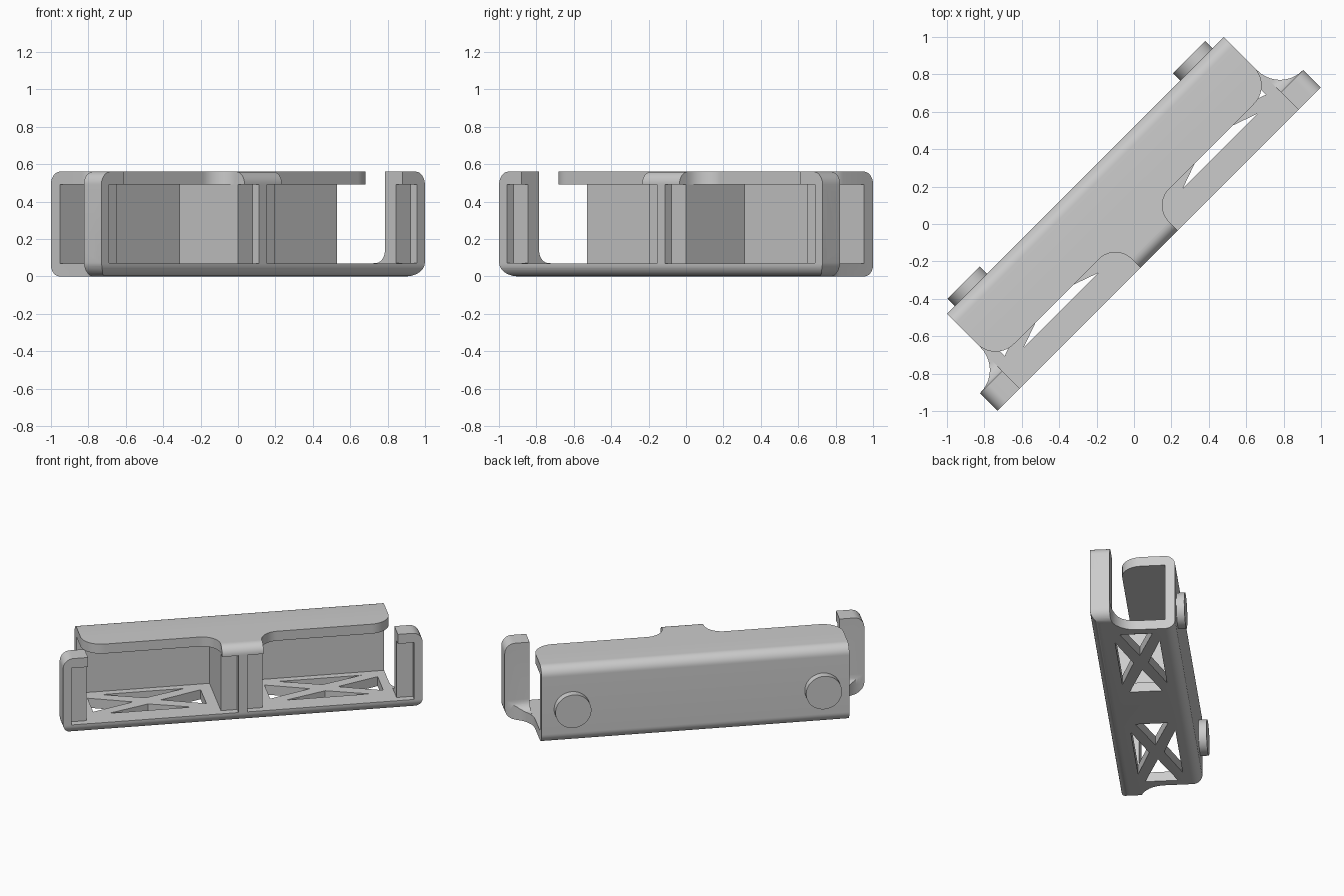
import bpy, bmesh, math
from mathutils import Matrix, Vector

if "Cube" in bpy.data.objects:
    bpy.data.objects.remove(bpy.data.objects["Cube"])

grey = bpy.data.materials.new("light_grey")
grey.use_nodes = True
GREY = (0.6, 0.6, 0.6, 1)
grey.diffuse_color = GREY
grey.node_tree.nodes["Principled BSDF"].inputs["Base Color"].default_value = GREY

# Holder dimensions: u runs along its length, v towards its back
TURN = Matrix.Rotation(math.radians(45), 4, "Z")
END, WALL_END = 1.223, 1.047
FRONT, BACK, WALL = -0.19, 0.368, 0.30
FLOOR, CEIL, TOP = 0.07, 0.49, 0.56
POST_IN, POST_BACK, GROOVE = 1.054, -0.057, -0.14
TAB, WEB = 0.141, 0.03
R = 0.07


def rounded(corners, steps=10):
    """Polygon with each corner (a, b, radius) filleted."""
    pts = []
    for i, (a, b, r) in enumerate(corners):
        p = Vector((a, b))
        if not r:
            pts.append(p)
            continue
        d0 = (Vector(corners[i - 1][:2]) - p).normalized()
        d1 = (Vector(corners[(i + 1) % len(corners)][:2]) - p).normalized()
        half = d0.angle(d1) / 2
        centre = p + (d0 + d1).normalized() * r / math.sin(half)
        s = p + d0 * r / math.tan(half) - centre
        e = p + d1 * r / math.tan(half) - centre
        sweep = s.angle(e)
        for k in range(steps + 1):
            t = k / steps
            pts.append(centre + (s * math.sin((1 - t) * sweep)
                                 + e * math.sin(t * sweep)) / math.sin(sweep))
    return pts


def prism(name, pts, axis, lo, hi):
    """Extrude a 2D outline along u, v or z."""
    place = {"u": lambda p, h: (h, p[0], p[1]),
             "v": lambda p, h: (p[0], h, p[1]),
             "z": lambda p, h: (p[0], p[1], h)}[axis]
    bm = bmesh.new()
    face = bm.faces.new([bm.verts.new(place(p, lo)) for p in pts])
    out = bmesh.ops.extrude_face_region(bm, geom=[face])
    moved = [g for g in out["geom"] if isinstance(g, bmesh.types.BMVert)]
    shift = Vector(place((0, 0), hi - lo))
    bmesh.ops.translate(bm, verts=moved, vec=shift)
    bmesh.ops.recalc_face_normals(bm, faces=bm.faces)
    bm.transform(TURN)
    mesh = bpy.data.meshes.new(name)
    bm.to_mesh(mesh)
    bm.free()
    mesh.materials.append(grey)
    ob = bpy.data.objects.new(name, mesh)
    bpy.context.collection.objects.link(ob)
    return ob


def box(name, u0, u1, v0, v1, z0, z1):
    return prism(name, [(u0, v0), (u1, v0), (u1, v1), (u0, v1)], "z", z0, z1)


def carve(ob, cutter, op):
    """Apply a boolean and discard the cutter."""
    mod = ob.modifiers.new("carve", "BOOLEAN")
    mod.operation, mod.object, mod.solver = op, cutter, "EXACT"
    dg = bpy.context.evaluated_depsgraph_get()
    mesh = bpy.data.meshes.new_from_object(ob.evaluated_get(dg))
    ob.modifiers.clear()
    ob.data = mesh
    bpy.data.objects.remove(cutter)


def mirrored(half):
    """Complete a plan outline given for u > 0, front to back."""
    return half + [(-a, b, r) for a, b, r in reversed(half)]


# Plan outlines of floor and top
floor_plan = rounded(mirrored([(END, FRONT, 0), (END, POST_BACK, 0),
                               (WALL_END, POST_BACK, 0.17), (WALL_END, BACK, 0)]))
top_plan = rounded(mirrored([(TAB, FRONT, 0), (TAB, 0, 0.125), (WALL_END, 0, 0.14),
                             (WALL_END, BACK, 0)]))
end_profile = rounded([(-END, 0, 0.08), (END, 0, 0.08), (END, TOP, R), (-END, TOP, R)])


def trim_ends(ob):
    carve(ob, prism("cutter", end_profile, "v", -1, 1), "INTERSECT")


parts = []

# Back wall and overhanging top with centre tab
shell = prism("back_wall_and_top", rounded([
    (WALL, FLOOR, 0), (BACK, FLOOR, 0), (BACK, TOP, R), (FRONT, TOP, 0.065),
    (FRONT, CEIL, 0), (WALL, CEIL, 0)]), "u", -1.3, 1.3)
carve(shell, prism("cutter", top_plan, "z", -1, 1), "INTERSECT")
parts.append(shell)

# Floor with rounded long edges and two trussed openings
floor = prism("floor", rounded([(FRONT, 0, 0.065), (BACK, 0, 0.065), (BACK, FLOOR, 0),
                                (FRONT, FLOOR, 0)]), "u", -1.3, 1.3)
carve(floor, prism("cutter", floor_plan, "z", -1, 1), "INTERSECT")
trim_ends(floor)
MID_U, MID_V = 0.602, 0.10
for side in (-1, 1):
    for s in (-1, 1):
        long_tri = [(-0.283, 0.15), (0.283, 0.15), (0, 0.05)]
        short_tri = [(0.385, -0.11), (0.385, 0.11), (0.095, 0)]
        for tri, su, sv in ((long_tri, 1, s), (short_tri, s, 1)):
            pts = [(side * (MID_U + su * a), MID_V + sv * b) for a, b in tri]
            carve(floor, prism("cutter", pts, "z", -1, 1), "DIFFERENCE")
parts.append(floor)

# End posts with grooved fronts and a fillet onto the floor
for side, label in ((-1, "right"), (1, "left")):
    lo, hi = sorted((side * POST_IN, side * END))
    post = prism(label + "_end_post", rounded([
        (FRONT, FLOOR, 0), (0.03, FLOOR, 0), (0.03, FLOOR + 0.001, 0),
        (POST_BACK, FLOOR + 0.001, R), (POST_BACK, TOP, 0), (FRONT, TOP, 0)]),
        "u", lo, hi)
    carve(post, prism("cutter", floor_plan, "z", -1, 1), "INTERSECT")
    trim_ends(post)
    a, b = sorted((side * (POST_IN - 0.1), side * (END - 0.058)))
    carve(post, box("cutter", a, b, -1, GROOVE, FLOOR + 0.0005, CEIL), "DIFFERENCE")
    parts.append(post)

# Centre divider with a thin front web
parts.append(box("centre_divider", -TAB, TAB, GROOVE, WALL, FLOOR, CEIL))
parts.append(box("divider_web", -WEB, WEB, FRONT, GROOVE, FLOOR, CEIL))

# Round pads on the back
for u, label in ((-0.865, "right"), (0.84, "left")):
    ring = [(u + 0.122 * math.cos(k * math.tau / 48),
             0.25 + 0.122 * math.sin(k * math.tau / 48)) for k in range(48)]
    parts.append(prism(label + "_back_pad", ring, "v", BACK - 0.02, 0.422))

# Smooth rounded surfaces, keep hard edges
bpy.ops.object.select_all(action="DESELECT")
for ob in parts:
    ob.select_set(True)
bpy.context.view_layer.objects.active = parts[0]
bpy.ops.object.shade_smooth_by_angle(angle=math.radians(30))
